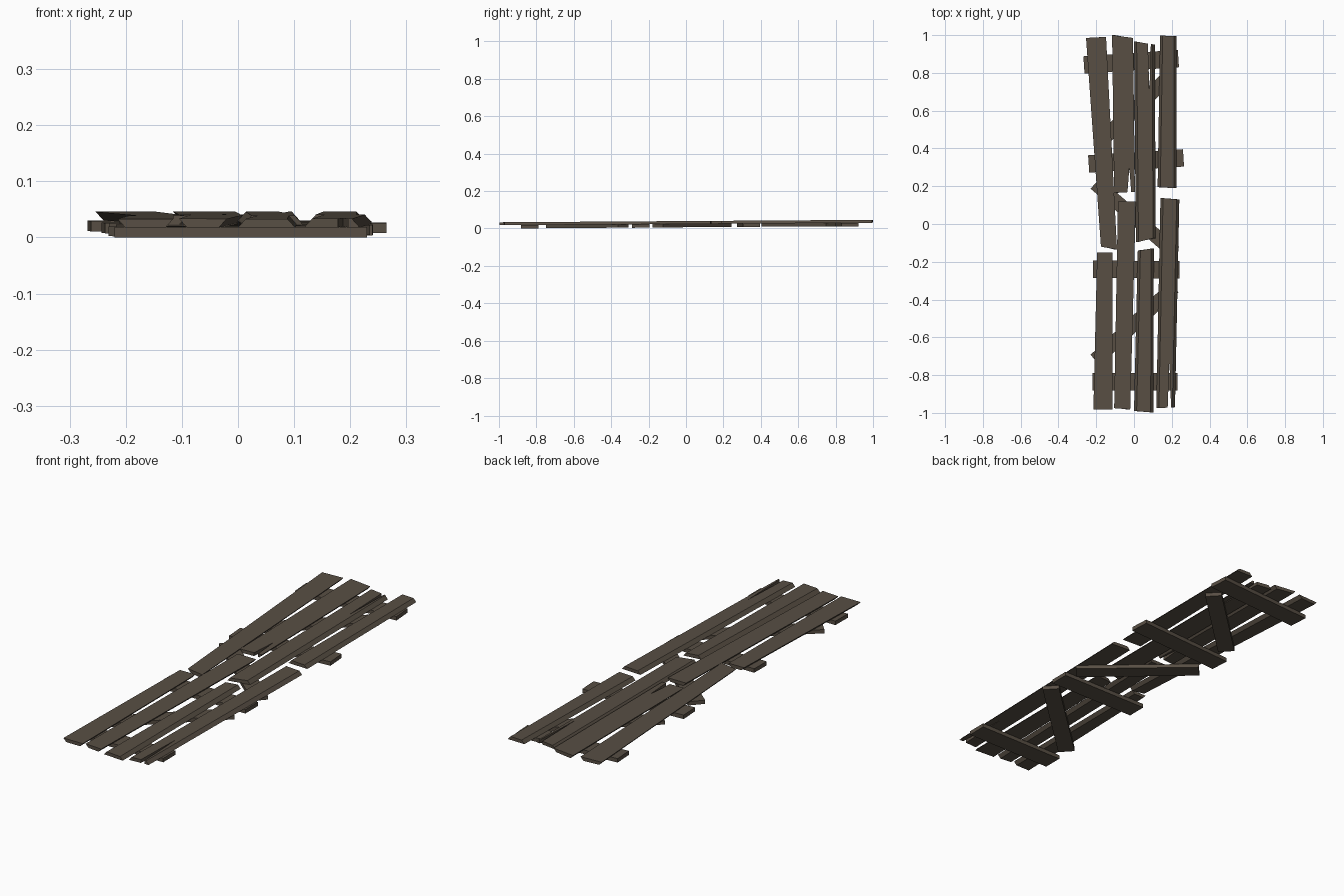
import bpy, bmesh, math
from mathutils import Vector

if "Cube" in bpy.data.objects:
    bpy.data.objects.remove(bpy.data.objects["Cube"])

wood = bpy.data.materials.new("weathered_brown_wood")
wood.diffuse_color = (0.098, 0.078, 0.058, 1)
wood.use_nodes = True
wood.node_tree.nodes["Principled BSDF"].inputs["Base Color"].default_value = wood.diffuse_color
SLOPE = 0.0065            # whole panel rises slightly towards the back


def lift(y):
    return SLOPE * (y + 0.88)


def slab(name, outline, z0, thick, top_shift=None, bottom_shift=None):
    """Extrude a flat outline; optional x shifts chamfer the long sides."""
    n = len(outline)
    ts, bs = top_shift or [0] * n, bottom_shift or [0] * n
    bm = bmesh.new()
    low = [bm.verts.new((x + s, y, max(0, z0 + lift(y)))) for (x, y), s in zip(outline, bs)]
    top = [bm.verts.new((x + s, y, z0 + thick + lift(y))) for (x, y), s in zip(outline, ts)]
    bm.faces.new(top)
    bm.faces.new(low[::-1])
    for i in range(n):
        j = (i + 1) % n
        bm.faces.new((low[i], low[j], top[j], top[i]))
    bmesh.ops.recalc_face_normals(bm, faces=bm.faces)
    me = bpy.data.meshes.new(name)
    bm.to_mesh(me)
    bm.free()
    me.materials.append(wood)
    bpy.context.collection.objects.link(bpy.data.objects.new(name, me))


def plank(name, tl, tr, br, bl, wide_bottom, back_split=None, front_split=None):
    """Plank from four corners; a split is (position, half width, depth)."""
    c = 0.014
    pts, shift = [], []

    def end(a, b, split, sa, sb, into):
        a, b = Vector(a), Vector(b)
        pts.append(tuple(a)); shift.append(sa)
        if split:
            t, w, d = split
            for k, dy in ((t - w, 0), (t, d * into), (t + w, 0)):
                p = a.lerp(b, k)
                pts.append((p.x, p.y + dy)); shift.append(0)
        pts.append(tuple(b)); shift.append(sb)

    end(bl, br, front_split, c, -c, 1)
    end(tr, tl, back_split, -c, c, -1)
    slab(name, pts, 0.0185, 0.0155,
         shift if wide_bottom else None, None if wide_bottom else shift)


# top planks, back row
plank("back_plank_1", (-.254, .985), (-.148, .99), (-.09, -.135), (-.175, -.12), False)
plank("back_plank_2", (-.116, 1.0), (-.005, .985), (.005, .17), (-.105, .165), False,
      front_split=(.73, .09, .13))
plank("back_plank_3", (0, .965), (.11, .95), (.115, -.075), (.01, -.095), True,
      back_split=(.26, .07, .26))
plank("back_plank_4", (.138, .997), (.225, .995), (.225, .19), (.125, .195), True)
# top planks, front row
plank("front_plank_1", (-.195, -.15), (-.115, -.15), (-.115, -.982), (-.215, -.982), False)
plank("front_plank_2", (-.085, .12), (.01, .12), (-.02, -.982), (-.105, -.975), False)
plank("front_plank_3", (.02, -.14), (.105, -.13), (.102, -.997), (0, -.99), True)
plank("front_plank_4", (.14, .137), (.24, .13), (.217, -.97), (.118, -.975), True,
      front_split=(.7, .09, .25))


def bar(name, a, b, width, z0=0.0, thick=0.0185):
    a, b = Vector(a), Vector(b)
    d = (b - a).normalized()
    n = Vector((-d.y, d.x)) * width / 2
    slab(name, [tuple(p) for p in (a - n, b - n, b + n, a + n)], z0, thick)


# cross battens underneath
for i, (x0, y0, x1, y1) in enumerate([(-.22, -.835, .23, -.835), (-.217, -.24, .24, -.242),
                                      (-.24, .318, .262, .35), (-.265, .842, .235, .876)]):
    bar(f"cross_batten_{i + 1}", (x0, y0), (x1, y1), .092)

# diagonal braces underneath
for i, (a, b) in enumerate([((-.205, -.72), (.21, -.335)), ((-.205, .215), (.215, -.15)),
                            ((-.185, .43), (.18, .775))]):
    bar(f"diagonal_brace_{i + 1}", a, b, .075, .001, .0175)
